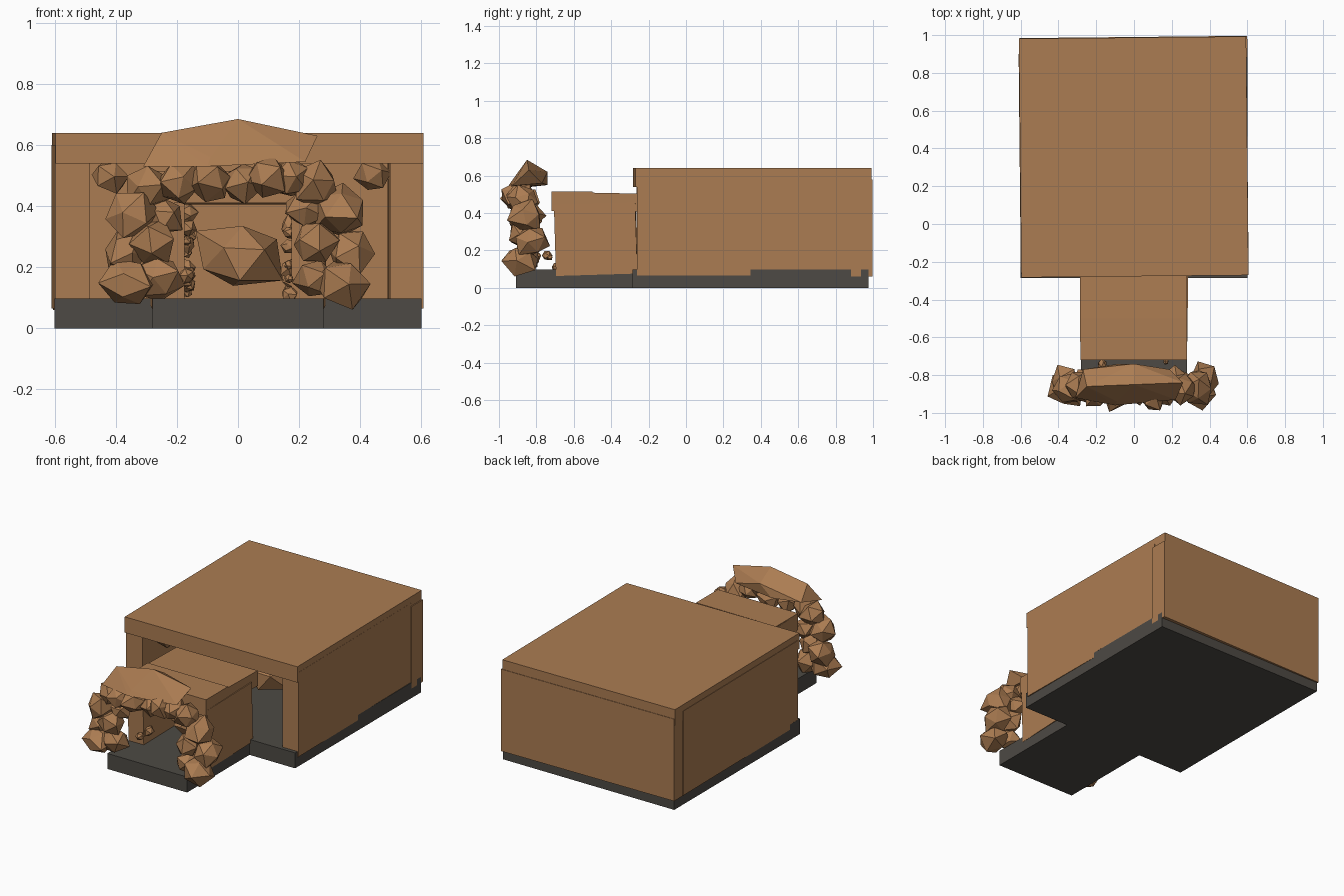
import bpy, bmesh, random
from mathutils import Vector, Matrix

cube = bpy.data.objects.get("Cube")
if cube:
    bpy.data.objects.remove(cube, do_unlink=True)


def material(name, rgb):
    m = bpy.data.materials.new(name)
    m.use_nodes = True
    col = (*rgb, 1)
    m.diffuse_color = col
    m.node_tree.nodes["Principled BSDF"].inputs["Base Color"].default_value = col
    return m


EARTH = material("earth brown", (0.41, 0.202, 0.084))
STONE = material("dark stone", (0.075, 0.068, 0.058))


def finish(name, bm, mat):
    me = bpy.data.meshes.new(name)
    bmesh.ops.recalc_face_normals(bm, faces=bm.faces)
    bm.to_mesh(me)
    bm.free()
    me.materials.append(mat)
    ob = bpy.data.objects.new(name, me)
    bpy.context.collection.objects.link(ob)
    return ob


def box(name, lo, hi, mat=EARTH, turn=0.0, tilt=0.0):
    """Box between two corners, turned about z and tilted about x."""
    lo, hi = Vector(lo), Vector(hi)
    bm = bmesh.new()
    bmesh.ops.create_cube(bm, size=1)
    bmesh.ops.scale(bm, vec=hi - lo, verts=bm.verts)
    ob = finish(name, bm, mat)
    ob.location = (lo + hi) / 2
    ob.rotation_euler = (tilt, 0, turn)
    return ob


def rock(name, loc, size, seed, rough=0.2, detail=1):
    """Faceted boulder: a jittered, randomly turned icosphere."""
    rnd = random.Random(seed)
    bm = bmesh.new()
    bmesh.ops.create_icosphere(bm, subdivisions=detail, radius=1)
    spin = Matrix.Rotation(rnd.uniform(0, 6), 3, Vector([rnd.gauss(0, 1) for _ in range(3)]))
    for v in bm.verts:
        v.co = spin @ v.co * rnd.uniform(1 - rough, 1 + rough)
    bmesh.ops.scale(bm, vec=size, verts=bm.verts)
    ob = finish(name, bm, EARTH)
    ob.location = loc
    return ob


# Floors
box("room_floor", (-0.6, -0.285, 0), (0.6, 0.975, 0.098), STONE)
box("passage_floor", (-0.28, -0.91, 0), (0.28, -0.285, 0.098), STONE)

# Room shell, slightly askew
SKEW = 0.01
box("room_roof", (-0.603, -0.277, 0.54), (0.6, 0.987, 0.64), turn=SKEW)
box("back_wall", (-0.605, 0.875, 0.06), (0.6, 0.99, 0.58), turn=SKEW)
box("right_wall", (-0.605, -0.265, 0.065), (-0.49, 0.9, 0.6), turn=SKEW)
box("left_wall_front", (0.494, -0.262, 0.065), (0.604, 0.345, 0.6), turn=SKEW)
box("left_wall_rear", (0.49, 0.34, 0.098), (0.598, 0.9, 0.6), turn=SKEW)

# Passage shell
for s, side in ((-1, "right"), (1, "left")):
    a, b = sorted((s * 0.178, s * 0.284))
    box(side + "_passage_wall", (a, -0.7, 0.07), (b, -0.265, 0.45), turn=-s * 0.015, tilt=0.03)
box("passage_roof_front", (-0.283, -0.72, 0.41), (0.28, -0.5, 0.515))
box("passage_roof_rear", (-0.285, -0.62, 0.41), (0.28, -0.2, 0.507), tilt=-0.02)

# Boulders around the entrance: x, y, z, radius
boulders = [
    (-0.36, -0.88, 0.15, 0.09), (-0.26, -0.86, 0.17, 0.08), (-0.37, -0.84, 0.25, 0.08),
    (-0.28, -0.86, 0.28, 0.08), (-0.35, -0.87, 0.37, 0.09), (-0.25, -0.83, 0.37, 0.07),
    (-0.29, -0.86, 0.46, 0.08), (-0.2, -0.9, 0.48, 0.07),
    (0.34, -0.88, 0.15, 0.09), (0.25, -0.86, 0.16, 0.07), (0.37, -0.83, 0.25, 0.09),
    (0.25, -0.86, 0.28, 0.08), (0.34, -0.86, 0.38, 0.09), (0.22, -0.83, 0.39, 0.07),
    (0.26, -0.87, 0.47, 0.08), (0.17, -0.89, 0.49, 0.07),
    (-0.09, -0.9, 0.48, 0.08), (0.02, -0.87, 0.48, 0.07), (0.1, -0.91, 0.5, 0.075),
]
for i, (x, y, z, r) in enumerate(boulders):
    rock(f"entrance_boulder_{i + 1}", (x, y, z), (r, r * 1.1, r), i + 3, 0.2)

# Capstone: a long ridged block over the entrance
ring = [(-0.31, -0.92, 0.53), (-0.1, -0.96, 0.53), (0.22, -0.93, 0.545), (0.26, -0.84, 0.63),
        (0.19, -0.77, 0.56), (-0.08, -0.74, 0.55), (-0.27, -0.77, 0.56), (-0.25, -0.86, 0.64),
        (0, -0.85, 0.685), (0, -0.74, 0.62), (-0.09, -0.94, 0.56)]
bm = bmesh.new()
for p in ring:
    bm.verts.new(p)
bmesh.ops.convex_hull(bm, input=bm.verts)
finish("capstone", bm, EARTH)

# Pebbles lining the passage
rnd = random.Random(5)
for i in range(24):
    s = -1 if i % 2 else 1
    r = rnd.uniform(0.015, 0.035)
    rock(f"passage_pebble_{i + 1}", (s * 0.168, rnd.uniform(-0.75, -0.3), rnd.uniform(0.11, 0.4)),
         (r, r, r), i + 50)

# Rocks inside the room
rock("room_boulder", (0, 0.3, 0.24), (0.15, 0.15, 0.12), 8)
rock("right_ceiling_rock", (-0.42, -0.12, 0.5), (0.06, 0.06, 0.06), 11)
rock("left_ceiling_rock", (0.44, -0.12, 0.5), (0.06, 0.06, 0.06), 12)
